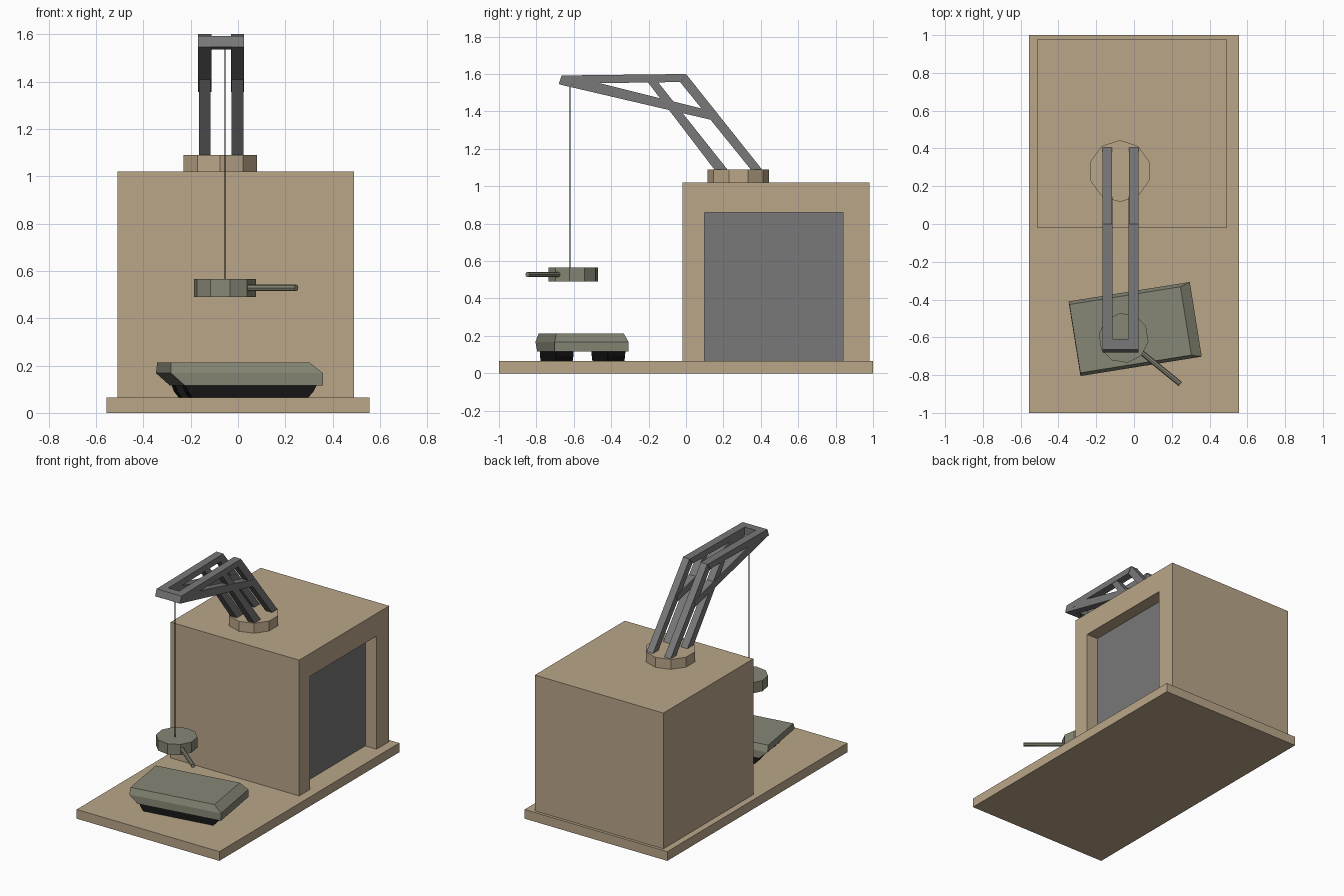
import bpy, bmesh, math
from mathutils import Matrix, Vector

if "Cube" in bpy.data.objects:
    bpy.data.objects.remove(bpy.data.objects["Cube"])


def material(name, rgb):
    m = bpy.data.materials.new(name)
    m.diffuse_color = (*rgb, 1)
    m.use_nodes = True
    m.node_tree.nodes["Principled BSDF"].inputs["Base Color"].default_value = m.diffuse_color
    return m


TAN = material("tan", (0.49, 0.38, 0.25))
STEEL = material("steel", (0.19, 0.19, 0.19))
OLIVE = material("olive", (0.24, 0.24, 0.18))
BLACK = material("black", (0.008, 0.008, 0.008))


def finish(name, bm, mat):
    bmesh.ops.recalc_face_normals(bm, faces=bm.faces)
    me = bpy.data.meshes.new(name)
    bm.to_mesh(me)
    bm.free()
    me.materials.append(mat)
    ob = bpy.data.objects.new(name, me)
    bpy.context.collection.objects.link(ob)
    return ob


def box(name, lo, hi, mat):
    lo, hi = Vector(lo), Vector(hi)
    bm = bmesh.new()
    bmesh.ops.create_cube(bm, size=1, matrix=Matrix.Translation((lo + hi) / 2)
                          @ Matrix.Diagonal((*(hi - lo), 1)))
    return finish(name, bm, mat)


def rod(name, a, b, radius, sides, mat, spin=0):
    a, b = Vector(a), Vector(b)
    d = b - a
    turn = d.to_track_quat('Z', 'Y').to_matrix().to_4x4() if abs(d.z) < d.length * 0.99 else Matrix()
    bm = bmesh.new()
    bmesh.ops.create_cone(bm, cap_ends=True, segments=sides, radius1=radius, radius2=radius,
                          depth=d.length, matrix=Matrix.Translation((a + b) / 2) @ turn
                          @ Matrix.Rotation(math.radians(spin), 4, 'Z'))
    return finish(name, bm, mat)


def loft(name, a, b, mat, placement=Matrix()):
    """Solid between two matching outlines."""
    bm = bmesh.new()
    va, vb = ([bm.verts.new(placement @ Vector(p)) for p in ring] for ring in (a, b))
    bm.faces.new(va)
    bm.faces.new(vb)
    n = len(va)
    for i in range(n):
        bm.faces.new((va[i], va[(i + 1) % n], vb[(i + 1) % n], vb[i]))
    return finish(name, bm, mat)


# ground slab and workshop with a recessed side door
box("slab", (-0.555, -1, 0), (0.555, 1, 0.065), TAN)
hall = box("building", (-0.51, -0.02, 0.065), (0.49, 0.98, 1.02), TAN)
cutter = box("door_cutter", (0.40, 0.10, 0.0), (0.6, 0.84, 0.86), TAN)
cutter.hide_render = True
cutter.hide_viewport = True
cut = hall.modifiers.new("door_recess", 'BOOLEAN')
cut.object = cutter
cut.solver = 'EXACT'
box("door", (0.39, 0.10, 0.065), (0.402, 0.84, 0.86), STEEL)

# crane pedestal, a ten-sided drum
rod("crane_pedestal", (-0.075, 0.28, 1.02), (-0.075, 0.28, 1.09), 0.164, 10, TAN)

# crane trusses, side outlines as (y, z)
TRUSS = {
    "rear_leg": (0.025, [(0.35, 1.085), (0.41, 1.085), (0, 1.6), (-0.03, 1.555)]),
    "front_leg": (0.025, [(0.155, 1.085), (0.225, 1.085), (-0.15, 1.557), (-0.205, 1.557)]),
    "jib_top": (0.0275, [(-0.68, 1.548), (-0.665, 1.592), (0, 1.6), (-0.03, 1.557)]),
    "jib_brace": (0.0275, [(-0.68, 1.545), (0.134, 1.355), (0.145, 1.40), (-0.47, 1.553)]),
}
for side, x in (("left", -0.1405), ("right", -0.0025)):
    for part, (half, outline) in TRUSS.items():
        loft(f"{part}_{side}", [(x - half, y, z) for y, z in outline],
             [(x + half, y, z) for y, z in outline], STEEL)
tip = [(-0.68, 1.546), (-0.665, 1.592), (-0.61, 1.592), (-0.61, 1.535)]
loft("jib_crossbar", [(-0.168, y, z) for y, z in tip], [(0.025, y, z) for y, z in tip], STEEL)

# cable with hanging turret and barrel
rod("cable", (-0.055, -0.62, 0.56), (-0.055, -0.62, 1.545), 0.003, 6, BLACK)
rod("turret", (-0.055, -0.603, 0.49), (-0.055, -0.603, 0.565), 0.133, 10, OLIVE, 9)
rod("barrel", (0.02, -0.664, 0.528), (0.246, -0.848, 0.528), 0.014, 8, OLIVE)

# vehicle hull: bevelled upper body over a sloped lower body
place = Matrix.Translation((0.006, -0.556, 0)) @ Matrix.Rotation(math.radians(9.1), 4, 'Z')


def rect(x0, x1, w, z):
    return [(x0, -w, z), (x1, -w, z), (x1, w, z), (x0, w, z)]


loft("hull_lower", rect(-0.265, 0.325, 0.20, 0.115), rect(-0.325, 0.325, 0.20, 0.168), OLIVE, place)
loft("hull_upper", rect(-0.325, 0.325, 0.20, 0.168), rect(-0.323, 0.272, 0.183, 0.212), OLIVE, place)

# tracks
belt = [(-0.26, 0.116), (-0.25, 0.09), (-0.23, 0.065), (0.265, 0.065), (0.287, 0.09), (0.30, 0.116)]
for side, y in (("front", -0.14), ("rear", 0.14)):
    loft(f"track_{side}", [(x, y - 0.047, z) for x, z in belt],
         [(x, y + 0.047, z) for x, z in belt], BLACK, place)
